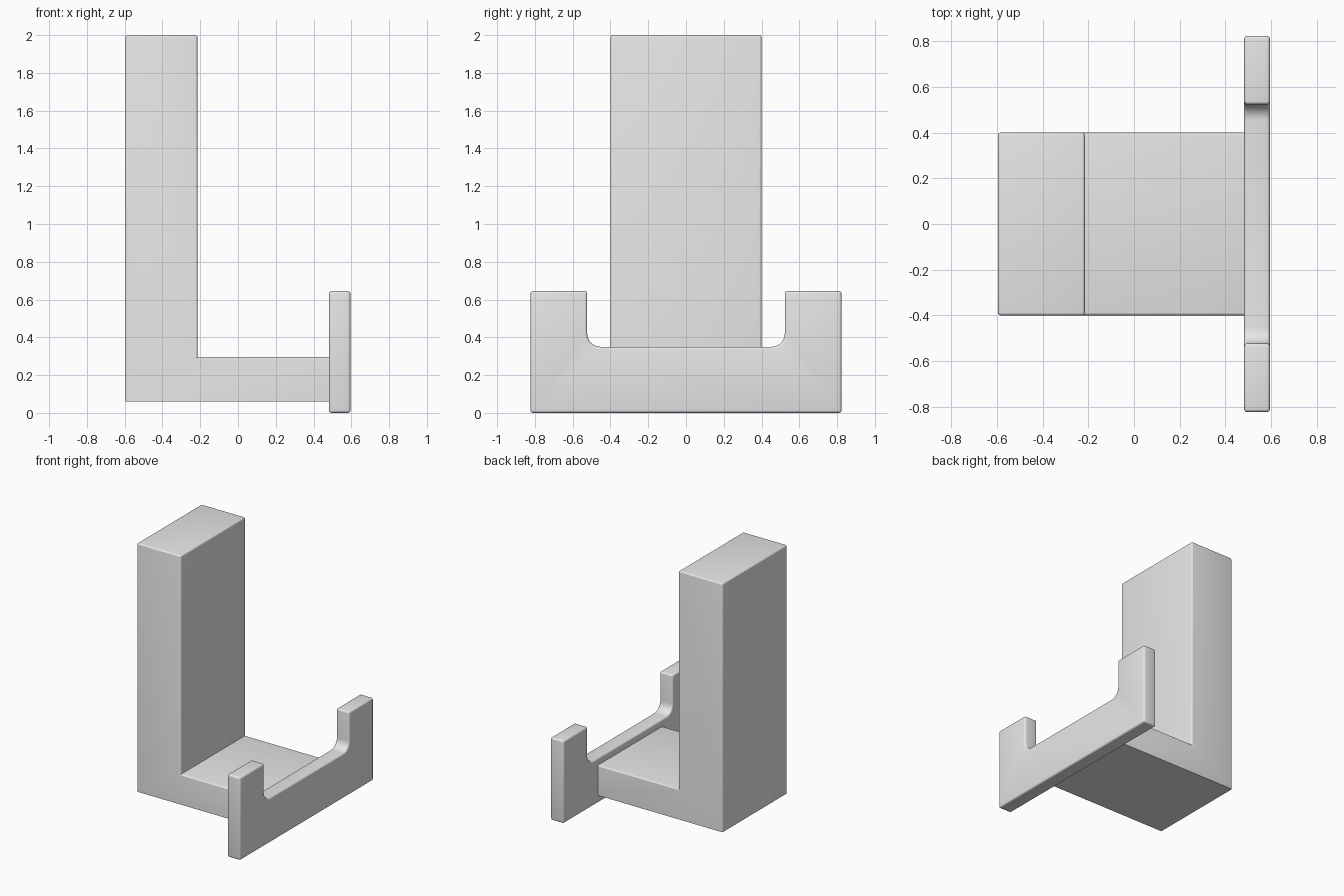
import bpy, bmesh, math

cube = bpy.data.objects.get("Cube")
if cube:
    bpy.data.objects.remove(cube, do_unlink=True)

grey = bpy.data.materials.new("plain_grey")
grey.use_nodes = True
colour = (0.8, 0.8, 0.8, 1)
grey.diffuse_color = colour
grey.node_tree.nodes["Principled BSDF"].inputs["Base Color"].default_value = colour


def extrude_profile(name, points, direction, rounding, keep_sharp):
    """Extrude a closed profile and round its convex edges."""
    bm = bmesh.new()
    face = bm.faces.new([bm.verts.new(p) for p in points])
    moved = bmesh.ops.extrude_face_region(bm, geom=[face], use_keep_orig=True)
    verts = [v for v in moved["geom"] if isinstance(v, bmesh.types.BMVert)]
    bmesh.ops.translate(bm, verts=verts, vec=direction)
    bmesh.ops.recalc_face_normals(bm, faces=bm.faces[:])
    edges = [e for e in bm.edges
             if e.calc_face_angle_signed(0) > math.radians(30) and not keep_sharp(e)]
    bmesh.ops.bevel(bm, geom=edges, offset=rounding, segments=4,
                    profile=0.5, affect='EDGES', clamp_overlap=True)
    mesh = bpy.data.meshes.new(name)
    bm.to_mesh(mesh)
    bm.free()
    mesh.materials.append(grey)
    obj = bpy.data.objects.new(name, mesh)
    bpy.context.collection.objects.link(obj)
    bpy.ops.object.select_all(action='DESELECT')
    bpy.context.view_layer.objects.active = obj
    obj.select_set(True)
    bpy.ops.object.shade_smooth_by_angle(angle=math.radians(35))
    return obj


# L-shaped bracket: tall block with a low arm, crisp underside
bottom, arm_top, top = 0.06, 0.295, 2.0
back, inner, arm_end = -0.595, -0.215, 0.5
profile = [(back, bottom), (arm_end, bottom), (arm_end, arm_top),
           (inner, arm_top), (inner, top), (back, top)]
extrude_profile("bracket", [(x, -0.4, z) for x, z in profile], (0, 0.8, 0), 0.012,
                lambda e: all(v.co.z < bottom + 0.01 for v in e.verts))

# Hook plate: wide U with filleted notch, mirrored across y
width, height, notch, floor, fillet = 0.823, 0.645, 0.523, 0.35, 0.07
half = [(width, 0), (width, height), (notch, height)]
for i in range(9):
    a = math.pi / 2 * i / 8
    half.append((notch - fillet + fillet * math.cos(a),
                 floor + fillet - fillet * math.sin(a)))
outline = half + [(-y, z) for y, z in reversed(half)]
extrude_profile("hook_plate", [(0.482, y, z) for y, z in outline], (0.113, 0, 0), 0.014,
                lambda e: False)
